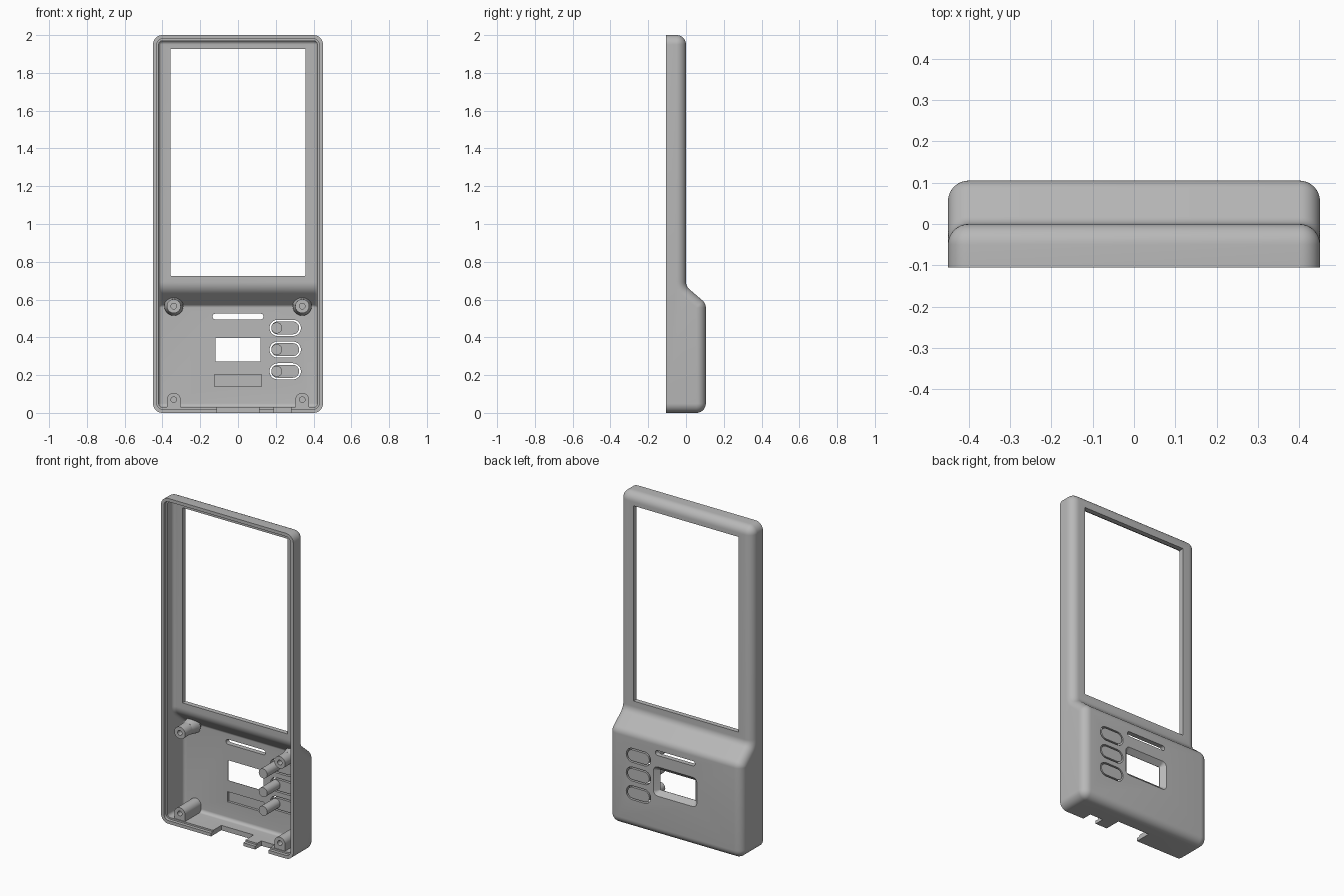
import bpy, bmesh
from math import sin, cos, tan, atan2, pi

if "Cube" in bpy.data.objects:
    bpy.data.objects.remove(bpy.data.objects["Cube"], do_unlink=True)

grey = bpy.data.materials.new("plain_grey")
grey.use_nodes = True
grey.diffuse_color = (0.48, 0.48, 0.48, 1)
grey.node_tree.nodes["Principled BSDF"].inputs["Base Color"].default_value = grey.diffuse_color

HALF_W, HEIGHT, DEEP, FRONT = 0.45, 2.0, 0.105, -0.105
R, WALL, STEPS = 0.05, 0.03, 8
STEP_LOW, STEP_HIGH = 0.58, 0.67


def loft(name, loops):
    """Skin a list of equal closed loops and cap both ends."""
    bm = bmesh.new()
    rings = [[bm.verts.new(p) for p in loop] for loop in loops]
    n = len(rings[0])
    for a, b in zip(rings, rings[1:]):
        for i in range(n):
            j = (i + 1) % n
            bm.faces.new((a[i], a[j], b[j], b[i]))
    bm.faces.new(rings[0])
    bm.faces.new(rings[-1])
    bmesh.ops.remove_doubles(bm, verts=bm.verts, dist=1e-5)
    bmesh.ops.recalc_face_normals(bm, faces=bm.faces)
    mesh = bpy.data.meshes.new(name)
    bm.to_mesh(mesh)
    bm.free()
    mesh.materials.append(grey)
    obj = bpy.data.objects.new(name, mesh)
    bpy.context.collection.objects.link(obj)
    return obj


def side_profile(d, front):
    """Side outline moved inward by d, as (y, z) points."""
    phi = atan2(DEEP, STEP_HIGH - STEP_LOW)
    t = R * tan(phi / 2)
    arcs = [(DEEP - R, R, R - d, -pi / 2, 0),
            (DEEP - R, STEP_LOW - t, R - d, 0, phi),
            (R, STEP_HIGH + t, -(R + d), phi, 0),
            (-R, HEIGHT - R, R - d, 0, pi / 2)]
    pts = [(front, d)]
    for cy, cz, r, a0, a1 in arcs:
        for i in range(STEPS + 1):
            a = a0 + (a1 - a0) * i / STEPS
            pts.append((cy + r * cos(a), cz + r * sin(a)))
    return pts + [(front, HEIGHT - d)]


def case_solid(name, offset, front):
    """Rounded case volume, inset by offset, flat at the front."""
    r = R - offset
    angles = [pi / 2 * i / STEPS for i in range(STEPS + 1)]
    stations = [(-1, a) for a in reversed(angles)] + [(1, a) for a in angles]
    loops = []
    for side, a in stations:
        x = side * (HALF_W - R + r * sin(a))
        d = offset + r * (1 - cos(a))
        loops.append([(x, y, z) for y, z in side_profile(d, front)])
    return loft(name, loops)


def prism(name, cx, cz, w, h, y0, y1, r=0.002, grow=0.0):
    """Rounded rectangle extruded along y; the y1 end is larger by grow."""
    def loop(y, g):
        pts = []
        for k, (sx, sz) in enumerate([(1, 1), (-1, 1), (-1, -1), (1, -1)]):
            for i in range(STEPS + 1):
                a = pi / 2 * (k + i / STEPS)
                pts.append((cx + sx * (w / 2 - r) + (r + g) * cos(a), y,
                            cz + sz * (h / 2 - r) + (r + g) * sin(a)))
        return pts
    return loft(name, [loop(y0, 0), loop(y1, grow)])


def rod(name, x, z, r, y0, y1, grow=0.0):
    return prism(name, x, z, 2 * r, 2 * r, y0, y1, r, grow)


def combine(obj, other, operation="DIFFERENCE"):
    other.hide_render = True
    mod = obj.modifiers.new("combine", "BOOLEAN")
    mod.operation, mod.solver, mod.object = operation, "EXACT", other
    bpy.context.view_layer.objects.active = obj
    bpy.ops.object.modifier_apply(modifier=mod.name)
    bpy.data.objects.remove(other, do_unlink=True)


# Hollow case with a stepped lip around the open front
case = case_solid("case_shell", 0, FRONT)
combine(case, case_solid("cavity", WALL, -0.2))
combine(case, prism("lip", 0, HEIGHT / 2, 0.86, 1.96, -0.2, -0.085, 0.03))

# Screen opening, slot, bevelled window and inner pocket
combine(case, prism("screen_cut", 0, 1.326, 0.714, 1.2, -0.1, 0.1))
combine(case, prism("slot_cut", 0, 0.51, 0.27, 0.03, 0, 0.2, 0.0149))
combine(case, prism("window_cut", 0, 0.335, 0.24, 0.124, 0, 0.2))
combine(case, prism("window_bevel", 0, 0.335, 0.24, 0.124, 0.077, 0.107, 0.002, 0.03))
combine(case, prism("pocket_cut", 0, 0.172, 0.25, 0.062, 0, 0.09))

# Connector notches in the bottom wall
combine(case, prism("wide_notch", 0, 0, 0.22, 0.12, -0.2, -0.005))
combine(case, prism("small_notch", 0.235, 0, 0.09, 0.12, -0.2, -0.045))

# Three push buttons, each in a gap, with a pin reaching inward
BUTTON_X, PIN_X = 0.25, 0.205
buttons = []
for i, z in enumerate((0.45, 0.335, 0.22)):
    combine(case, prism("button_gap", BUTTON_X, z, 0.166, 0.086, 0.03, 0.2, 0.0429))
    button = prism(f"button_{i + 1}", BUTTON_X, z, 0.148, 0.068, 0.075, DEEP, 0.0339)
    combine(button, rod("pin", PIN_X, z, 0.029, -0.05, 0.08), "UNION")
    buttons.append(button)

# Screw posts: flared ones below the screen, blocked ones at the bottom
posts = []
for side, label in ((-1, "right"), (1, "left")):
    x = side * 0.34
    upper = rod(f"upper_post_{label}", x, 0.565, 0.037, -0.08, 0.076)
    combine(upper, rod("flare", x, 0.565, 0.0372, -0.01, 0.05, 0.013), "UNION")
    lower = rod(f"lower_post_{label}", x, 0.07, 0.036, -0.08, 0.08)
    combine(lower, prism("block", x, 0.045, 0.0718, 0.05, -0.0798, 0.0798), "UNION")
    for post, z in ((upper, 0.565), (lower, 0.07)):
        combine(post, rod("screw_hole", x, z, 0.015, -0.2, 0.02))
        posts.append(post)

# Smooth the curves, keep the edges sharp
bpy.ops.object.select_all(action="DESELECT")
for obj in [case] + buttons + posts:
    obj.select_set(True)
bpy.context.view_layer.objects.active = case
bpy.ops.object.shade_smooth_by_angle(angle=pi / 6)
